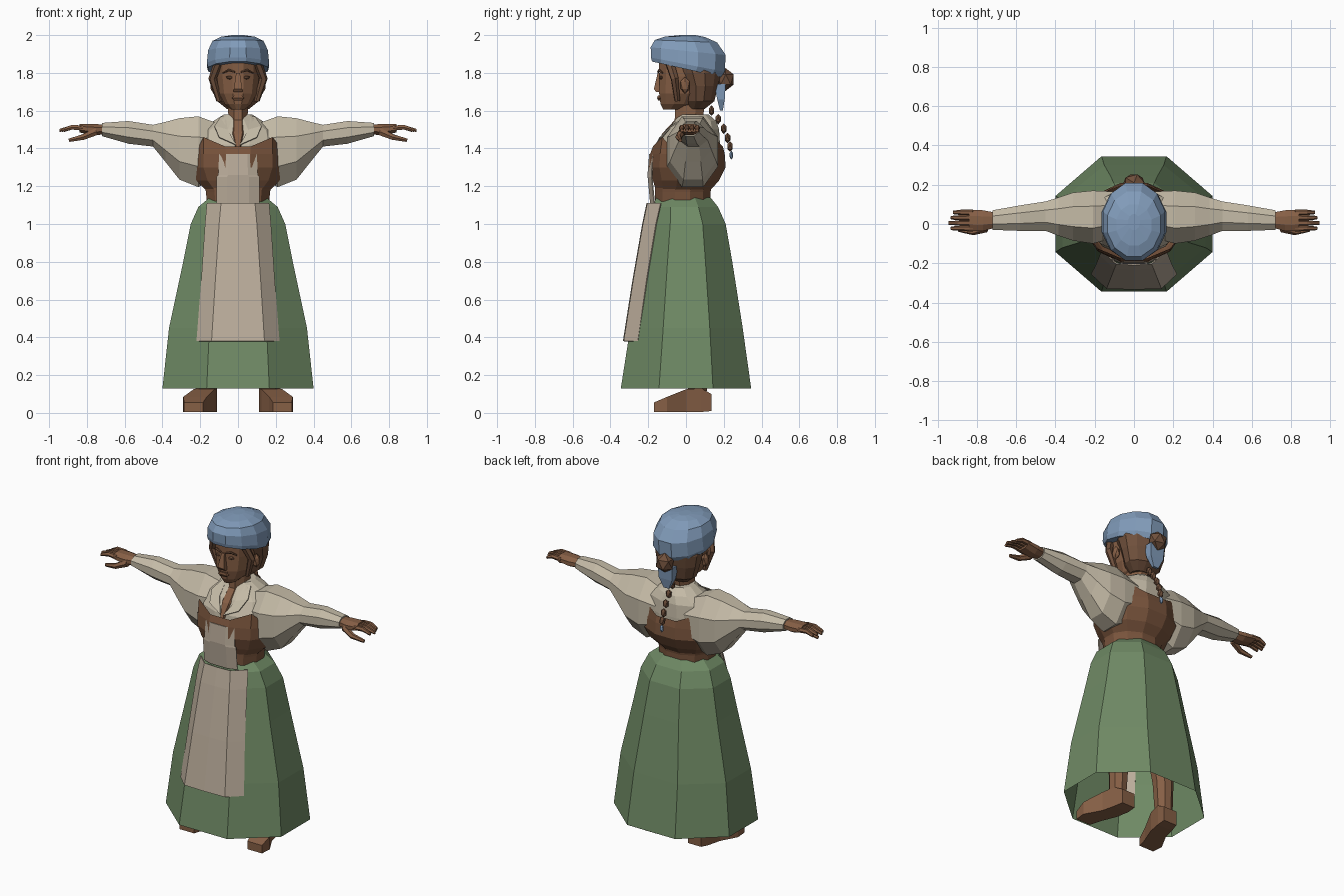
import bpy, bmesh, math
from mathutils import Vector

cube = bpy.data.objects.get("Cube")
if cube:
    bpy.data.objects.remove(cube, do_unlink=True)


def material(name, r, g, b):
    m = bpy.data.materials.new(name)
    m.use_nodes = True
    m.diffuse_color = (r, g, b, 1)
    m.node_tree.nodes["Principled BSDF"].inputs["Base Color"].default_value = (r, g, b, 1)
    return m


SKIN = material("warm brown skin", .24, .115, .06)
HAIR = material("dark brown hair", .16, .08, .045)
BODICE = material("brown leather", .19, .088, .045)
CREAM = material("cream linen", .55, .49, .38)
APRON = material("beige apron", .50, .42, .33)
GREEN = material("green wool", .16, .255, .13)
BLUE = material("blue scarf", .22, .33, .49)


def finish(name, bm, mat, mirror=False, thick=0):
    bmesh.ops.recalc_face_normals(bm, faces=bm.faces)
    mesh = bpy.data.meshes.new(name)
    bm.to_mesh(mesh)
    bm.free()
    mesh.materials.append(mat)
    ob = bpy.data.objects.new(name, mesh)
    bpy.context.collection.objects.link(ob)
    if mirror:
        ob.modifiers.new("mirror", "MIRROR")
    if thick:
        ob.modifiers.new("cloth", "SOLIDIFY").thickness = thick
    return ob


def bridge(bm, rows, closed):
    for lo, hi in zip(rows, rows[1:]):
        n = len(lo)
        for i in range(n if closed else n - 1):
            j = (i + 1) % n
            bm.faces.new((lo[i], lo[j], hi[j], hi[i]))


def loft(name, axis, secs, mat, n=8, caps=True, warp=None, **kw):
    """Sections are (position, low a, high a, low b, high b) across an axis."""
    bm = bmesh.new()
    rows = []
    for t, a0, a1, b0, b1 in secs:
        row = []
        for i in range(n):
            ang = 2 * math.pi * (i + .5) / n
            k = .5 / math.cos(math.pi / n)
            a = (a0 + a1) / 2 + (a1 - a0) * k * math.cos(ang)
            b = (b0 + b1) / 2 + (b1 - b0) * k * math.sin(ang)
            co = {"x": (t, a, b), "y": (a, t, b), "z": (a, b, t)}[axis]
            row.append(bm.verts.new(warp(*co) if warp else co))
        rows.append(row)
    bridge(bm, rows, True)
    if caps:
        bm.faces.new(rows[0])
        bm.faces.new(rows[-1])
    return finish(name, bm, mat, **kw)


def upright(name, secs, mat, **kw):
    """Left-right symmetric loft: (z, half width, front y, back y)."""
    return loft(name, "z", [(z, -w, w, f, b) for z, w, f, b in secs], mat, **kw)


def sheet(name, rows, mat, thick=.006):
    bm = bmesh.new()
    bridge(bm, [[bm.verts.new(p) for p in row] for row in rows], False)
    return finish(name, bm, mat, thick=thick)


def limb(name, points, radii, mat, n=6, mirror=True):
    """Tapered tube along a path."""
    bm = bmesh.new()
    pts = [Vector(p) for p in points]
    q = (pts[-1] - pts[0]).to_track_quat("Z", "Y")
    rows = []
    for p, r in zip(pts, radii):
        ring = [i * 2 * math.pi / n for i in range(n)]
        rows.append([bm.verts.new(p + q @ Vector((r * math.cos(a), r * math.sin(a), 0))) for a in ring])
    bridge(bm, rows, True)
    bm.faces.new(rows[0])
    bm.faces.new(rows[-1])
    return finish(name, bm, mat, mirror=mirror)


def gem(name, centre, size, mat, sub=1, mirror=False):
    bm = bmesh.new()
    bmesh.ops.create_icosphere(bm, subdivisions=sub, radius=1)
    for v in bm.verts:
        v.co = Vector(c + s * x for c, s, x in zip(centre, size, v.co))
    return finish(name, bm, mat, mirror=mirror)


# Skirt: open faceted bell
upright("skirt", [(.13, .40, -.345, .345), (.45, .365, -.295, .30), (.8, .29, -.24, .245),
                  (1, .25, -.205, .21), (1.09, .21, -.185, .17), (1.14, .15, -.155, .13)],
        GREEN, caps=False)

# Apron wrapped round the skirt, with a bib
sheet("apron", [[(-w, s, z), (-c, f, z), (0, f - .004, z), (c, f, z), (w, s, z)]
                for z, w, c, f, s in [(.38, .22, .14, -.33, -.255), (.7, .195, .12, -.28, -.21),
                                      (1, .175, .1, -.228, -.16), (1.11, .165, .09, -.205, -.135)]], APRON)
sheet("apron_bib", [[(-w, y + .02, z), (-w / 2, y, z), (w / 2, y, z), (w, y + .02, z)]
                    for z, w, y in [(1.11, .115, -.19), (1.25, .115, -.203),
                                    (1.26, .105, -.204), (1.37, .1, -.195)]], APRON)

# Torso
upright("waistband", [(1.12, .165, -.165, .13), (1.17, .17, -.165, .13), (1.22, .18, -.165, .14)], BODICE, n=12)
upright("blouse", [(1.2, .15, -.14, .1), (1.3, .22, -.16, .18), (1.42, .23, -.145, .18),
                   (1.5, .2, -.1, .175), (1.545, .13, -.06, .16), (1.58, .075, -.035, .12)], CREAM, n=12)


def neckline(x, y, z):
    if z > 1.44:
        z = 1.41 if abs(x) < .1 else 1.46 if abs(x) < .22 else 1.33
    return x, y, z


upright("bodice", [(1.18, .17, -.16, .13), (1.23, .22, -.175, .175), (1.3, .25, -.195, .21),
                   (1.37, .25, -.19, .205), (1.45, .25, -.175, .195)], BODICE, n=12, caps=False, warp=neckline)

# Neck and open collar
upright("neck", [(1.4, .02, -.165, -.05), (1.48, .055, -.125, .08), (1.55, .05, -.06, .09),
                 (1.66, .055, -.055, .1)], SKIN)
for s, side in ((-1, "right"), (1, "left")):
    sheet(side + "_collar", [[(s * .01, -.162, 1.42), (s * .1, -.14, 1.46)],
                             [(s * .055, -.105, 1.5), (s * .125, -.08, 1.52)],
                             [(s * .065, -.02, 1.57), (s * .09, 0, 1.57)]], CREAM)

# Drooping puffed sleeves, tapering to the wrist
loft("sleeves", "x", [(.1, -.07, .165, 1.25, 1.53), (.21, -.1, .17, 1.195, 1.57), (.31, -.085, .16, 1.235, 1.56),
                      (.385, -.06, .135, 1.33, 1.54), (.45, -.035, .115, 1.41, 1.525),
                      (.58, -.035, .095, 1.425, 1.545), (.72, -.03, .07, 1.465, 1.535)],
     CREAM, mirror=True)

# Hands
loft("palms", "x", [(.69, -.015, .055, 1.475, 1.525), (.77, -.035, .07, 1.47, 1.53),
                    (.84, -.035, .072, 1.485, 1.53)], SKIN, mirror=True)
for i, finger in enumerate(("index", "middle", "ring", "little")):
    y = -.022 + .027 * i
    tip = .945 - .012 * abs(i - 1)
    limb(finger + "_fingers", [(.82, y, 1.508), (.88, y, 1.512), (tip, y, 1.495)], (.016, .014, .009), SKIN)
limb("thumbs", [(.75, -.02, 1.49), (.82, -.04, 1.46), (.895, -.03, 1.443)], (.022, .017, .01), SKIN)

# Legs and splayed feet
limb("legs", [(.17, .06, .08), (.165, .06, .3), (.12, .03, .75)], (.05, .06, .08), SKIN, n=8)
loft("feet", "y", [(-.17, .185, .285, .005, .055), (-.1, .165, .29, .005, .085), (0, .125, .235, .005, .125),
                   (.08, .11, .215, .005, .13), (.135, .11, .2, .01, .1)], SKIN, n=4, mirror=True)

# Head and face
upright("head", [(1.605, .035, -.12, -.02), (1.635, .07, -.135, .06), (1.69, .1, -.142, .1),
                 (1.78, .112, -.14, .12), (1.89, .112, -.145, .12)], SKIN, n=12)
upright("nose", [(1.7, .024, -.16, -.12), (1.715, .022, -.17, -.12), (1.8, .01, -.15, -.12)], SKIN, n=4)
upright("lips", [(1.655, .02, -.147, -.1), (1.667, .032, -.153, -.1), (1.68, .02, -.149, -.1)], BODICE, n=4)
gem("eyes", (.045, -.132, 1.775), (.022, .012, .01), HAIR, mirror=True)
limb("eyebrows", [(.018, -.147, 1.805), (.05, -.142, 1.815), (.08, -.125, 1.8)], (.006, .007, .004), HAIR)
gem("ears", (.13, -.005, 1.735), (.02, .028, .045), SKIN, mirror=True)

# Hair under the scarf, bun and braid
upright("hair", [(1.61, .06, .01, .1), (1.65, .11, -.005, .15), (1.73, .135, -.015, .17),
                 (1.8, .145, -.05, .185), (1.85, .14, -.08, .18)], HAIR, n=12)
limb("side_locks", [(.105, -.085, 1.85), (.135, -.06, 1.77), (.1, -.045, 1.65)], (.025, .022, .015), HAIR)
gem("bun", (0, .21, 1.765), (.06, .05, .06), HAIR)
for i, (y, z) in enumerate([(.135, 1.6), (.17, 1.555), (.2, 1.505), (.22, 1.455), (.233, 1.41)]):
    gem(f"braid_bead_{i + 1}", (0, y, z), (.02, .017, .028), HAIR)
gem("braid_tie", (0, .24, 1.365), (.013, .01, .025), BLUE)


# Headscarf: rings tilt down toward the back
def tilt(x, y, z):
    drop = max(0, 2 - z) * 3.2
    return x, y, z - drop * .5 * (y + .18)


upright("headscarf", [(1.86, .158, -.18, .185), (1.88, .165, -.185, .205), (1.935, .158, -.187, .21),
                      (1.975, .135, -.165, .165), (1.993, .09, -.11, .1), (2, .03, -.03, .05)],
        BLUE, n=12, warp=tilt)
upright("scarf_tail", [(1.6, .018, .18, .195), (1.66, .045, .165, .205), (1.74, .05, .15, .21)], BLUE, n=4)
